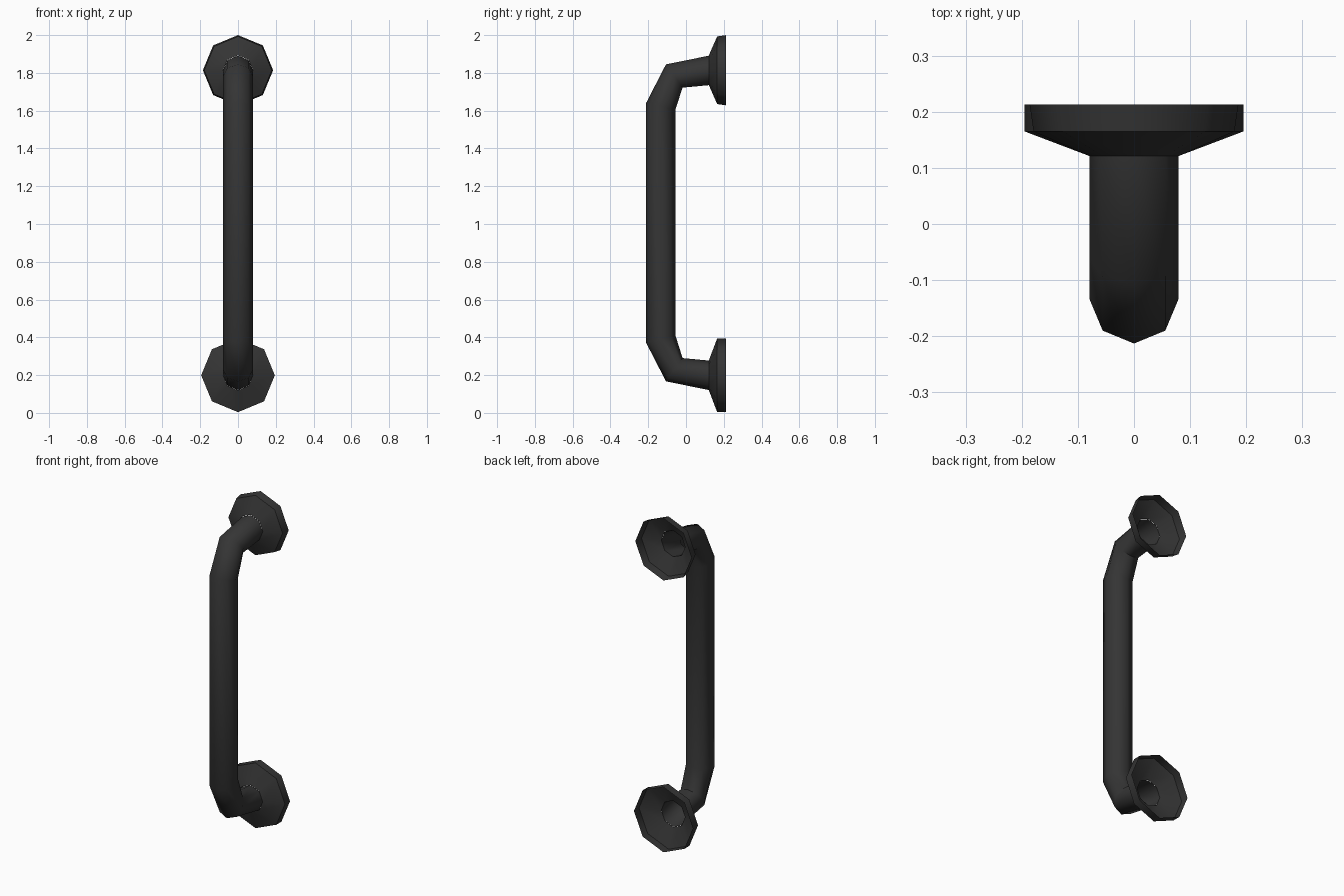
import bpy
from math import cos, sin, pi, radians

if "Cube" in bpy.data.objects:
    bpy.data.objects.remove(bpy.data.objects["Cube"])

SIDES = 8
mat = bpy.data.materials.new("dark_grey")
mat.diffuse_color = (0.035, 0.035, 0.035, 1)
mat.use_nodes = True
mat.node_tree.nodes["Principled BSDF"].inputs["Base Color"].default_value = mat.diffuse_color


def loft(name, rings):
    """Open octagonal skin; each ring is (x radius, outer (y, z), inner (y, z))."""
    verts, faces = [], []
    for rx, (y0, z0), (y1, z1) in rings:
        cy, cz = (y0 + y1) / 2, (z0 + z1) / 2
        hy, hz = (y0 - y1) / 2, (z0 - z1) / 2
        for i in range(SIDES):
            a = 2 * pi * i / SIDES
            verts.append((rx * cos(a), cy + hy * sin(a), cz + hz * sin(a)))
    for r in range(len(rings) - 1):
        for i in range(SIDES):
            j = (i + 1) % SIDES
            a, b = r * SIDES, (r + 1) * SIDES
            faces.append((a + i, b + i, b + j, a + j))
    mesh = bpy.data.meshes.new(name)
    mesh.from_pydata(verts, [], faces)
    mesh.materials.append(mat)
    ob = bpy.data.objects.new(name, mesh)
    bpy.context.collection.objects.link(ob)
    bpy.ops.object.select_all(action='DESELECT')
    ob.select_set(True)
    bpy.context.view_layer.objects.active = ob
    bpy.ops.object.shade_smooth_by_angle(angle=radians(50))
    return ob


def flange(name, cz, r_front, r_back):
    """Flared wall mount, open at the back."""
    rows = [(0.121, 0.079), (0.165, r_front), (0.213, r_back)]
    return loft(name, [(r, (y, cz + r), (y, cz - r)) for y, r in rows])


# bent grab tube, from the lower mount to the upper mount
R = 0.079
tube = loft("grip_tube", [
    (R, (0.121, 0.121), (0.121, 0.277)),
    (R, (-0.106, 0.167), (-0.018, 0.290)),
    (R, (-0.213, 0.375), (-0.056, 0.410)),
    (R, (-0.213, 1.637), (-0.056, 1.607)),
    (R, (-0.106, 1.845), (-0.018, 1.722)),
    (R, (0.121, 1.891), (0.121, 1.735)),
])
# the lower ring starts with its outer side down, so winding faces inward
tube.data.flip_normals()

# wall mounts
lower = flange("lower_mount", 0.199, 0.195, 0.195)
upper = flange("upper_mount", 1.814, 0.179, 0.186)
